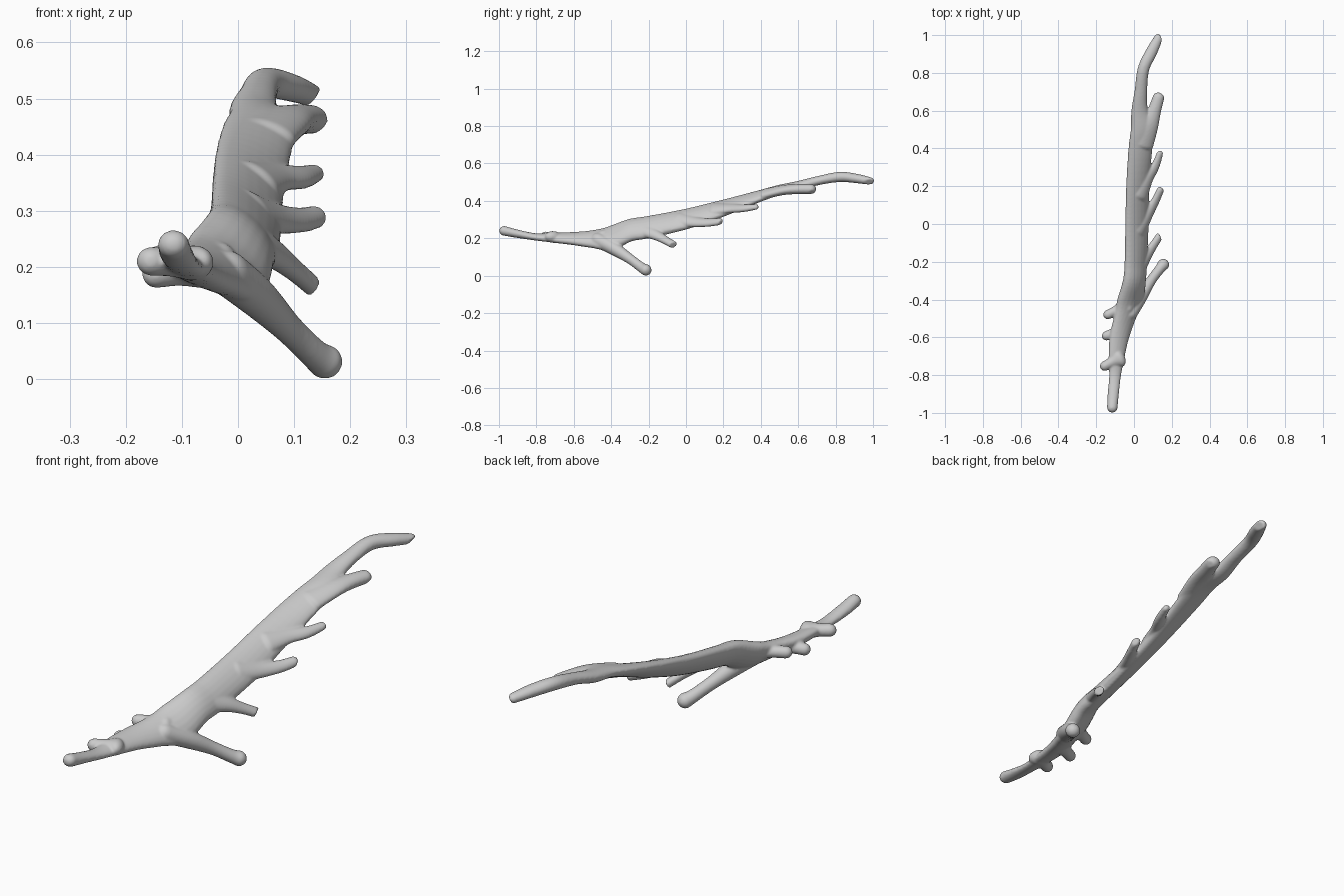
import bpy, bmesh, math
from mathutils import Vector

if "Cube" in bpy.data.objects:
    bpy.data.objects.remove(bpy.data.objects["Cube"])

SIDES, STEPS = 20, 6


def catmull(p, q, r, s, t):
    return [0.5 * (2 * b + (c - a) * t + (2 * a - 5 * b + 4 * c - d) * t * t
                   + (3 * b - a - 3 * c + d) * t ** 3) for a, b, c, d in zip(p, q, r, s)]


def sweep(target, rows, cut=None):
    """Smooth limb through rows of (x, y, z, half width, half thickness, tilt)."""
    pts = []
    for i in range(len(rows) - 1):
        p, s = rows[max(i - 1, 0)], rows[min(i + 2, len(rows) - 1)]
        pts += [catmull(p, rows[i], rows[i + 1], s, k / STEPS) for k in range(STEPS)]
    pts.append(list(rows[-1]))
    pos = [Vector(p[:3]) for p in pts]
    tan = [(pos[min(i + 1, len(pos) - 1)] - pos[max(i - 1, 0)]).normalized() for i in range(len(pos))]
    rings = [(pos[i], tan[i], *pts[i][3:]) for i in range(len(pos))]

    # rounded ends made of shrinking rings
    def cap(ring, sign):
        c, t, a, b, tilt = ring
        return [(c + t * sign * b * math.sin(w), t, a * math.cos(w), b * math.cos(w), tilt)
                for w in (0.35, 0.7, 1.05, 1.4)]
    rings = cap(rings[0], -1)[::-1] + rings + cap(rings[-1], 1)

    bm = bmesh.new()
    loops = []
    for c, t, a, b, tilt in rings:
        w = math.radians(tilt)
        u = Vector((math.cos(w), 0, -math.sin(w)))
        u = (u - t * u.dot(t)).normalized()
        v = t.cross(u)
        loops.append([bm.verts.new(c + u * a * math.cos(k * math.tau / SIDES)
                                   + v * b * math.sin(k * math.tau / SIDES)) for k in range(SIDES)])
    for l, m in zip(loops, loops[1:]):
        for k in range(SIDES):
            n = (k + 1) % SIDES
            bm.faces.new((l[k], l[n], m[n], m[k]))
    bm.faces.new(loops[0][::-1])
    bm.faces.new(loops[-1])
    # flat oblique saw cut at the tip
    if cut:
        co, no = cut
        bmesh.ops.bisect_plane(bm, geom=bm.verts[:] + bm.edges[:] + bm.faces[:],
                               plane_co=co, plane_no=no, clear_outer=True)
        bmesh.ops.holes_fill(bm, edges=[e for e in bm.edges if e.is_boundary])
    bmesh.ops.recalc_face_normals(bm, faces=bm.faces[:])
    bm.to_mesh(tmp := bpy.data.meshes.new("limb"))
    bm.free()
    target.from_mesh(tmp)
    bpy.data.meshes.remove(tmp)


body = bmesh.new()

# main stem, flattened and tilted in the middle
sweep(body, [
    (-.115, -.973, .240, .028, .026, 0), (-.110, -.90, .224, .030, .022, 0),
    (-.100, -.80, .207, .032, .019, 10), (-.092, -.70, .203, .045, .024, 20),
    (-.078, -.60, .199, .055, .029, 25), (-.050, -.50, .197, .066, .034, 35),
    (-.020, -.40, .203, .085, .040, 43), (.002, -.30, .243, .076, .040, 45),
    (.010, -.20, .260, .076, .037, 45), (.016, 0, .303, .076, .033, 40),
    (.020, .20, .362, .070, .030, 32), (.034, .40, .428, .066, .026, 16),
    (.045, .50, .458, .064, .026, 10), (.030, .60, .480, .045, .026, 8),
    (.036, .70, .507, .034, .024, 8), (.050, .82, .528, .031, .027, 8),
    (.092, .91, .520, .031, .025, 8), (.130, .985, .506, .024, .020, 8)],
    cut=((.143, .93, .503), (.8, .1, -.6)))

# side branches along the right edge
sweep(body, [(-.02, -.47, .19, .04, .04, 0), (.035, -.385, .145, .036, .036, 0),
             (.09, -.30, .09, .027, .027, 0), (.135, -.24, .046, .027, .027, 0),
             (.155, -.215, .031, .032, .031, 0)])
sweep(body, [(.02, -.24, .25, .05, .03, 45), (.065, -.17, .222, .033, .024, 45),
             (.105, -.11, .19, .024, .019, 45), (.145, -.05, .155, .022, .018, 45)],
      cut=((.135, -.068, .165), (.8, .4, -.45)))
sweep(body, [(.02, -.04, .30, .05, .03, 40), (.07, .045, .287, .034, .022, 40),
             (.112, .12, .284, .026, .018, 40), (.140, .18, .29, .022, .017, 40)],
      cut=((.145, .19, .285), (.7, .6, -.4)))
sweep(body, [(.03, .15, .355, .05, .026, 30), (.07, .235, .36, .034, .02, 30),
             (.112, .305, .36, .025, .018, 30), (.138, .375, .368, .018, .014, 30)])
sweep(body, [(.05, .42, .437, .055, .026, 12), (.082, .52, .458, .048, .026, 8),
             (.108, .60, .463, .036, .027, 5), (.130, .67, .463, .031, .026, 5)],
      cut=((.145, .67, .445), (.6, .2, -.75)))

# short stubs along the left edge
for root, tip, r in (((-.08, -.71, .207), (-.155, -.752, .210), .026),
                     ((-.07, -.56, .195), (-.146, -.592, .187), .025),
                     ((-.04, -.43, .215), (-.138, -.480, .215), .025)):
    mid = [(a + b) / 2 for a, b in zip(root, tip)]
    sweep(body, [(*root, .05, .032, 0), (*mid, r * 1.1, r, 0), (*tip, r, r, 0)])

mesh = bpy.data.meshes.new("branch")
body.to_mesh(mesh)
body.free()
branch = bpy.data.objects.new("branch", mesh)
bpy.context.collection.objects.link(branch)

# fuse the limbs into one smooth skin
rm = branch.modifiers.new("fuse", 'REMESH')
rm.mode = 'VOXEL'
rm.voxel_size = 0.005
rm.use_smooth_shade = True
sm = branch.modifiers.new("soften", 'SMOOTH')
sm.factor = 0.5
sm.iterations = 8
